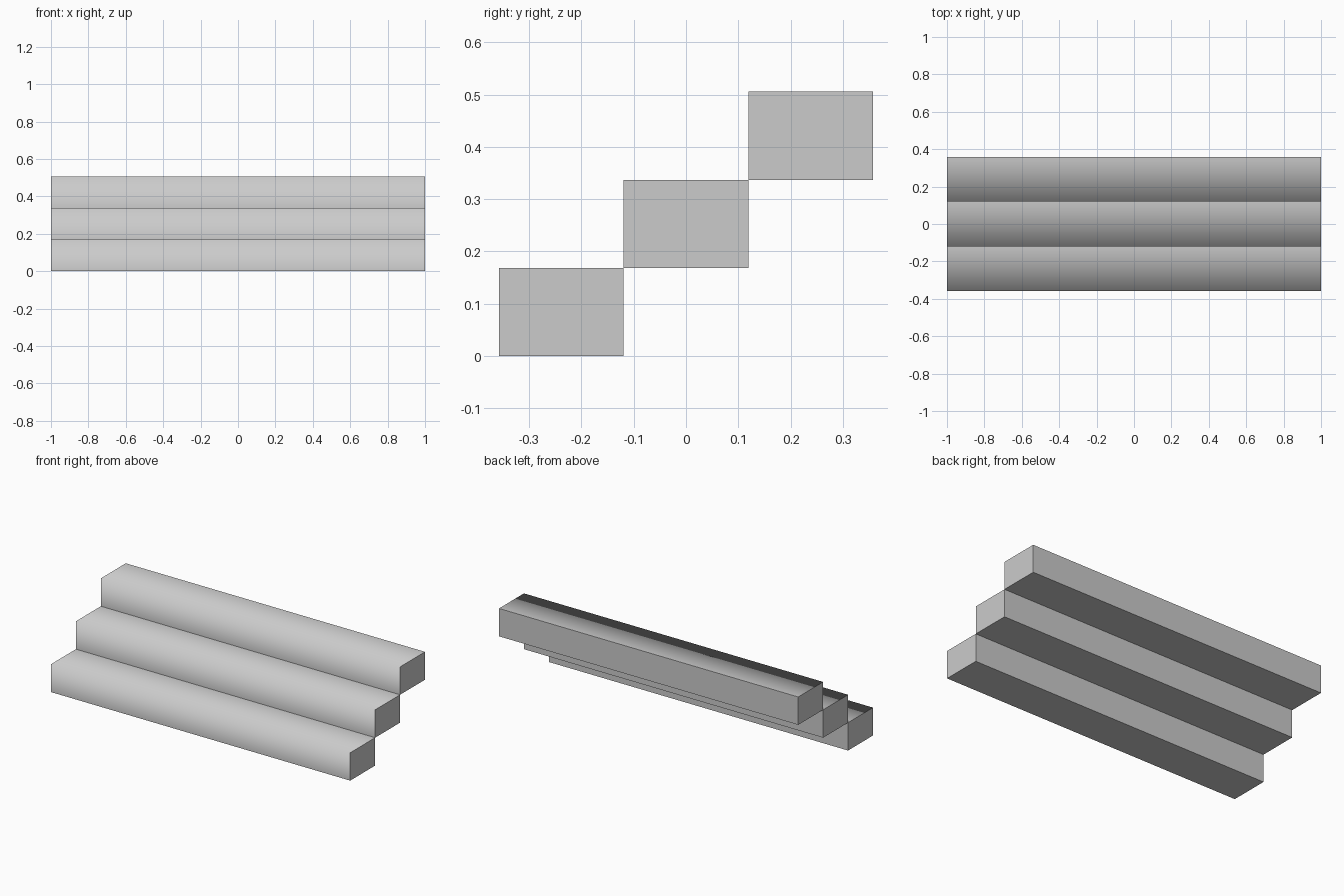
import bpy, bmesh
from mathutils import Matrix

default = bpy.data.objects.get("Cube")
if default:
    bpy.data.objects.remove(default, do_unlink=True)

WIDTH, TREAD, RISE = 2.0, 0.238, 0.1685

# Single stone colour
grey = bpy.data.materials.new("light grey")
grey.use_nodes = True
colour = (0.6, 0.6, 0.6, 1)
grey.diffuse_color = colour
grey.node_tree.nodes["Principled BSDF"].inputs["Base Color"].default_value = colour


def add_step(name, y, z):
    """Box whose upper front edge is shaded round while its other edges stay sharp."""
    bm = bmesh.new()
    bmesh.ops.create_cube(bm, size=1, matrix=Matrix.Diagonal((WIDTH, TREAD, RISE, 1)))
    for face in bm.faces:
        face.smooth = True
    for edge in bm.edges:
        edge.smooth = all(v.co.y < 0 and v.co.z > 0 for v in edge.verts)
    mesh = bpy.data.meshes.new(name)
    bm.to_mesh(mesh)
    bm.free()
    mesh.materials.append(grey)
    step = bpy.data.objects.new(name, mesh)
    step.location = (0, y, z)
    bpy.context.collection.objects.link(step)


# Three steps rising towards the back
for i, name in enumerate(("lower_step", "middle_step", "upper_step")):
    add_step(name, (i - 1) * TREAD, (i + 0.5) * RISE)
